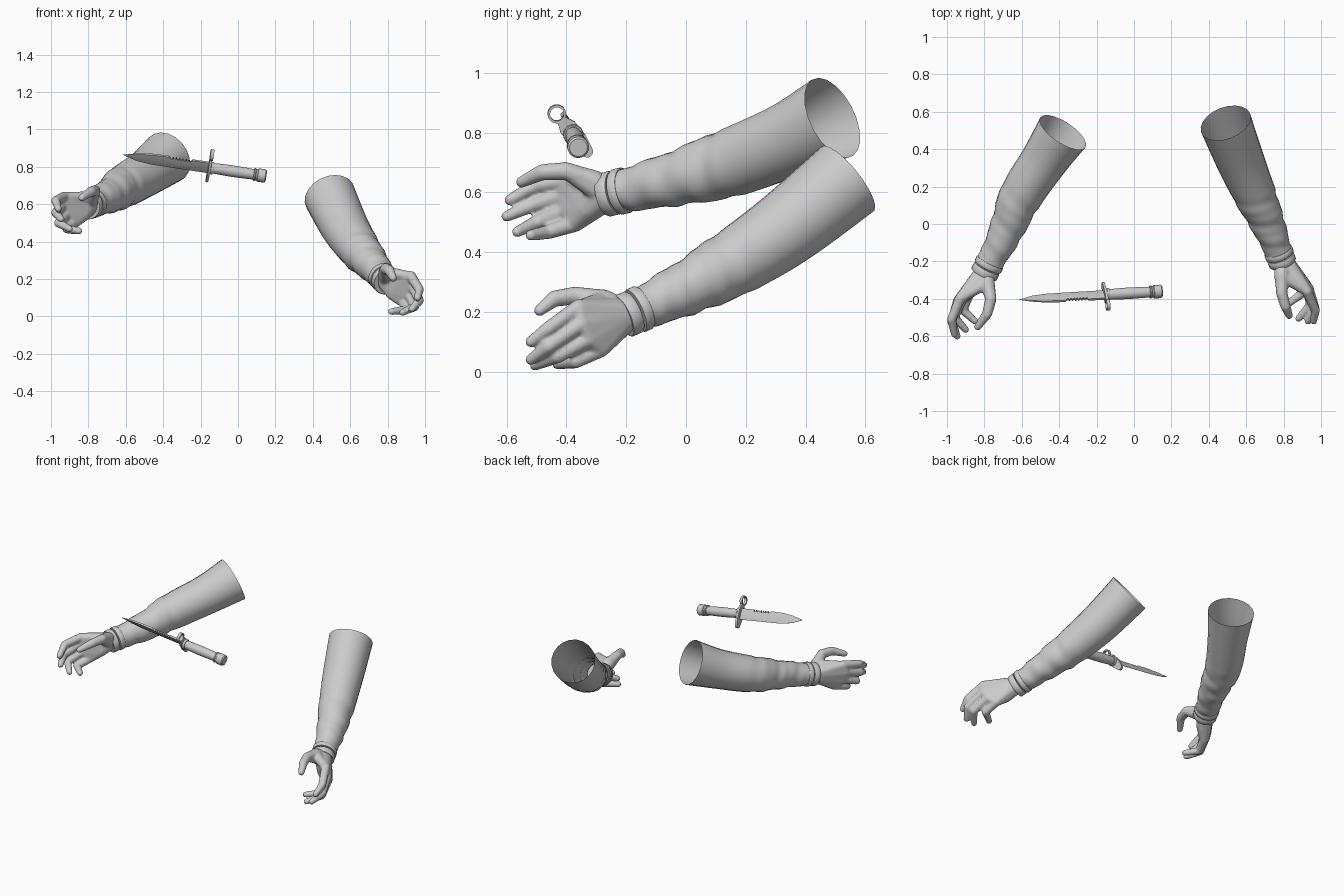
import bpy, bmesh, math
from mathutils import Vector, Matrix

if "Cube" in bpy.data.objects:
    bpy.data.objects.remove(bpy.data.objects["Cube"])

grey = bpy.data.materials.new("plain_grey")
grey.diffuse_color = (0.6, 0.6, 0.6, 1)
grey.use_nodes = True
grey.node_tree.nodes["Principled BSDF"].inputs["Base Color"].default_value = grey.diffuse_color


def finish(name, bm, angle=40, matrix=None):
    bmesh.ops.recalc_face_normals(bm, faces=bm.faces)
    me = bpy.data.meshes.new(name)
    bm.to_mesh(me)
    bm.free()
    if matrix:
        me.transform(matrix)
    ob = bpy.data.objects.new(name, me)
    bpy.context.collection.objects.link(ob)
    me.materials.append(grey)
    for p in me.polygons:
        p.use_smooth = True
    me.set_sharp_from_angle(angle=math.radians(angle))
    return ob


def loft(bm, rings, caps=False):
    rows = [[bm.verts.new(p) for p in r] for r in rings]
    n = len(rows[0])
    for a, b in zip(rows, rows[1:]):
        for i in range(n):
            bm.faces.new((a[i], a[(i + 1) % n], b[(i + 1) % n], b[i]))
    if caps:
        bm.faces.new(rows[0])
        bm.faces.new(rows[-1])


def ring(c, d, r, n, wave=None):
    """Ring of n points around centre c, facing along d."""
    d = d.normalized()
    s = d.cross(Vector((0, 0, 1))).normalized()
    u = s.cross(d)
    out = []
    for i in range(n):
        a = 2 * math.pi * i / n
        k = r * (1 + (wave(a) if wave else 0))
        out.append(c + s * math.cos(a) * k + u * math.sin(a) * k)
    return out


def spline(pts, t):
    """Smooth curve through (x, y, z, radius) points."""
    k = min(int(t), len(pts) - 2)
    f = t - k
    p = [Vector(pts[min(max(k + j, 0), len(pts) - 1)]) for j in (-1, 0, 1, 2)]
    return 0.5 * (2 * p[1] + (p[2] - p[0]) * f + (2 * p[0] - 5 * p[1] + 4 * p[2] - p[3]) * f * f
                  + (3 * p[1] - p[0] - 3 * p[2] + p[3]) * f ** 3)


def hull(bm, balls):
    """Skin stretched around a set of (centre, radius) balls."""
    tmp = bmesh.new()
    for c, r in balls:
        bmesh.ops.create_icosphere(tmp, subdivisions=2, radius=r, matrix=Matrix.Translation(c))
    res = bmesh.ops.convex_hull(tmp, input=tmp.verts)
    junk = {g for g in res["geom_interior"] + res["geom_unused"] if isinstance(g, bmesh.types.BMVert)}
    bmesh.ops.delete(tmp, geom=list(junk), context='VERTS')
    me = bpy.data.meshes.new("tmp")
    tmp.to_mesh(me)
    tmp.free()
    bm.from_mesh(me)
    bpy.data.meshes.remove(me)


def make_sleeve(side, path):
    steps, n = 44, 20
    bm, rings = bmesh.new(), []
    last = len(path) - 1
    for i in range(steps + 1):
        t = last * i / steps
        p, q = spline(path, t), spline(path, min(t + 0.02, last))
        if t >= last:
            p0 = spline(path, t - 0.02)
            d = (p - p0).xyz
        else:
            d = (q - p).xyz
        # cloth folds on the forearm fade out above the elbow
        amp = 0.035 * max(0, min(1, (2.3 - t) * 1.6))

        def fold(a, t=t, amp=amp):
            return amp * (math.sin(9 * t + 2 * math.sin(a + t)) + 0.5 * math.sin(17 * t - 2 * a))
        rings.append(ring(p.xyz, d, p.w, n, fold))
    loft(bm, rings)
    finish(side + "_sleeve", bm, 70)


def make_cuffs(side, path):
    a, b = Vector(path[0][:3]), Vector(path[1][:3])
    d = (a - b).normalized()
    for k, (s, w, r) in enumerate(((-0.015, 0.032, 0.078), (0.024, 0.04, 0.075))):
        bm = bmesh.new()
        prof = ((0, r - 0.02), (0, r - 0.003), (0.004, r), (w - 0.004, r), (w, r - 0.003), (w, r - 0.02))
        loft(bm, [ring(a + d * (s + x), d, q, 28) for x, q in prof], True)
        finish(f"{side}_cuff_band_{k + 1}", bm, 50)


def make_hand(side, wrist, heel, thumb, fingers):
    V = Vector
    wrist, heel = V(wrist), V(heel)
    thumb = [V(p) for p in thumb]
    fingers = [[V(p) for p in f] for f in fingers]
    bm = bmesh.new()
    # palm
    for a, b in zip(fingers, fingers[1:]):
        hull(bm, [(wrist, 0.058), (heel, 0.04), (a[0], 0.029), (b[0], 0.028)])
    # thumb pad and web
    hull(bm, [(wrist, 0.05), (thumb[0], 0.042), (thumb[1], 0.028)])
    hull(bm, [(wrist, 0.04), (thumb[0], 0.036), (fingers[0][0], 0.025)])
    # digits
    for chain, radii in [(thumb, (0.04, 0.031, 0.028, 0.02))] + [(f, (0.028, 0.025, 0.019)) for f in fingers]:
        for i in range(len(chain) - 1):
            hull(bm, [(chain[i], radii[i]), (chain[i + 1], radii[i + 1])])
    ob = finish(side + "_hand", bm, 180)
    m = ob.modifiers.new("fuse", 'REMESH')
    m.mode, m.voxel_size, m.use_smooth_shade = 'VOXEL', 0.0065, True
    s = ob.modifiers.new("soften", 'SMOOTH')
    s.factor, s.iterations = 0.5, 6


left_path = [(-0.775, -0.215, 0.605, 0.07), (-0.69, -0.05, 0.643, 0.09), (-0.605, 0.15, 0.70, 0.115),
             (-0.48, 0.34, 0.775, 0.126), (-0.38, 0.49, 0.85, 0.145)]
right_path = [(0.775, -0.155, 0.21, 0.07), (0.72, -0.01, 0.275, 0.09), (0.645, 0.16, 0.365, 0.113),
              (0.57, 0.335, 0.48, 0.128), (0.49, 0.54, 0.645, 0.14)]
for side, path in (("left", left_path), ("right", right_path)):
    make_sleeve(side, path)
    make_cuffs(side, path)

make_hand("left", (-0.80, -0.265, 0.597), (-0.83, -0.32, 0.545),
          [(-0.785, -0.31, 0.635), (-0.765, -0.40, 0.672), (-0.785, -0.48, 0.668), (-0.835, -0.55, 0.635)],
          [[(-0.93, -0.40, 0.64), (-0.975, -0.51, 0.62), (-0.96, -0.59, 0.575)],
           [(-0.94, -0.41, 0.59), (-0.975, -0.52, 0.555), (-0.945, -0.60, 0.52)],
           [(-0.92, -0.40, 0.54), (-0.96, -0.50, 0.50), (-0.90, -0.565, 0.468)],
           [(-0.88, -0.37, 0.495), (-0.915, -0.46, 0.468), (-0.85, -0.52, 0.457)]])
make_hand("right", (0.80, -0.205, 0.19), (0.83, -0.25, 0.125),
          [(0.79, -0.275, 0.235), (0.79, -0.37, 0.255), (0.81, -0.44, 0.245), (0.83, -0.49, 0.205)],
          [[(0.925, -0.36, 0.215), (0.97, -0.46, 0.145), (0.96, -0.52, 0.10)],
           [(0.935, -0.35, 0.16), (0.97, -0.46, 0.085), (0.93, -0.52, 0.04)],
           [(0.92, -0.325, 0.11), (0.945, -0.43, 0.052), (0.88, -0.505, 0.022)],
           [(0.885, -0.285, 0.075), (0.90, -0.37, 0.035), (0.82, -0.43, 0.026)]])

# Knife frame: X runs from pommel to tip, Z points to the toothed back
start, tip = Vector((0.15, -0.36, 0.75)), Vector((-0.615, -0.405, 0.865))
ax = (tip - start).normalized()
up = Vector((0, -0.62, 0.78))
up = (up - ax * up.dot(ax)).normalized()
ay = up.cross(ax)
frame = Matrix.Translation(start) @ Matrix((ax, ay, up)).transposed().to_4x4()
L = (tip - start).length


def turned(name, prof, n=20):
    bm = bmesh.new()
    loft(bm, [[(x, r * math.cos(2 * math.pi * i / n), r * math.sin(2 * math.pi * i / n))
               for i in range(n)] for x, r in prof], True)
    return finish(name, bm, 40, frame)


turned("knife_pommel", ((0, 0.03), (0.006, 0.036), (0.045, 0.036), (0.048, 0.031), (0.056, 0.031), (0.06, 0.035),
                        (0.066, 0.035), (0.068, 0.028)))
turned("knife_handle", ((0.06, 0.027), (0.09, 0.029), (0.18, 0.031), (0.26, 0.029), (0.30, 0.026)))
turned("knife_collar", ((0.285, 0.032), (0.289, 0.034), (0.299, 0.034), (0.30, 0.032)))

# Guard plate with a muzzle ring on its upper end
bm = bmesh.new()
outline = [(0.02 * math.cos(a), -0.075 + 0.02 * math.sin(a)) for a in [math.pi + math.pi * i / 8 for i in range(9)]]
outline += [(0.03, -0.03), (0.03, 0.03), (0.016, 0.062), (-0.016, 0.062), (-0.03, 0.03), (-0.03, -0.03)]
loft(bm, [[(x, y, z) for y, z in outline] for x in (0.300, 0.314)], True)
finish("knife_guard", bm, 40, frame)
bm = bmesh.new()
circle = [2 * math.pi * i / 24 for i in range(24)]
loft(bm, [[(x, r * math.cos(a), 0.088 + r * math.sin(a)) for a in circle]
          for x, r in ((0.298, 0.023), (0.298, 0.031), (0.316, 0.031), (0.316, 0.023), (0.298, 0.023))])
bmesh.ops.remove_doubles(bm, verts=bm.verts, dist=1e-5)
finish("knife_guard_ring", bm, 40, frame)

# Blade: back edge with saw teeth, thick middle, thin cutting edge
back = [(0.31, 0.035), (0.40, 0.035)]
for i in range(7):
    x = 0.405 + 0.017 * i
    back += [(x, 0.035), (x + 0.004, 0.021), (x + 0.011, 0.023)]
back += [(0.53, 0.035), (0.62, 0.032), (0.70, 0.02), (L, 0.0)]


def edge(x):
    f = max(0, (x - 0.60) / (L - 0.60))
    return -0.037 * (1 - f ** 2.2)


bm = bmesh.new()
rings = []
for x, z in back:
    w = 0.007 * min(1, (L - x) / 0.12) + 0.0005
    lo = edge(x) - 0.0005
    mid = lo + (z - lo) * 0.5
    rings.append([(x, -w * 0.8, z), (x, w * 0.8, z), (x, w, mid), (x, 0.0006, lo), (x, -0.0006, lo), (x, -w, mid)])
loft(bm, rings, True)
finish("knife_blade", bm, 25, frame)
